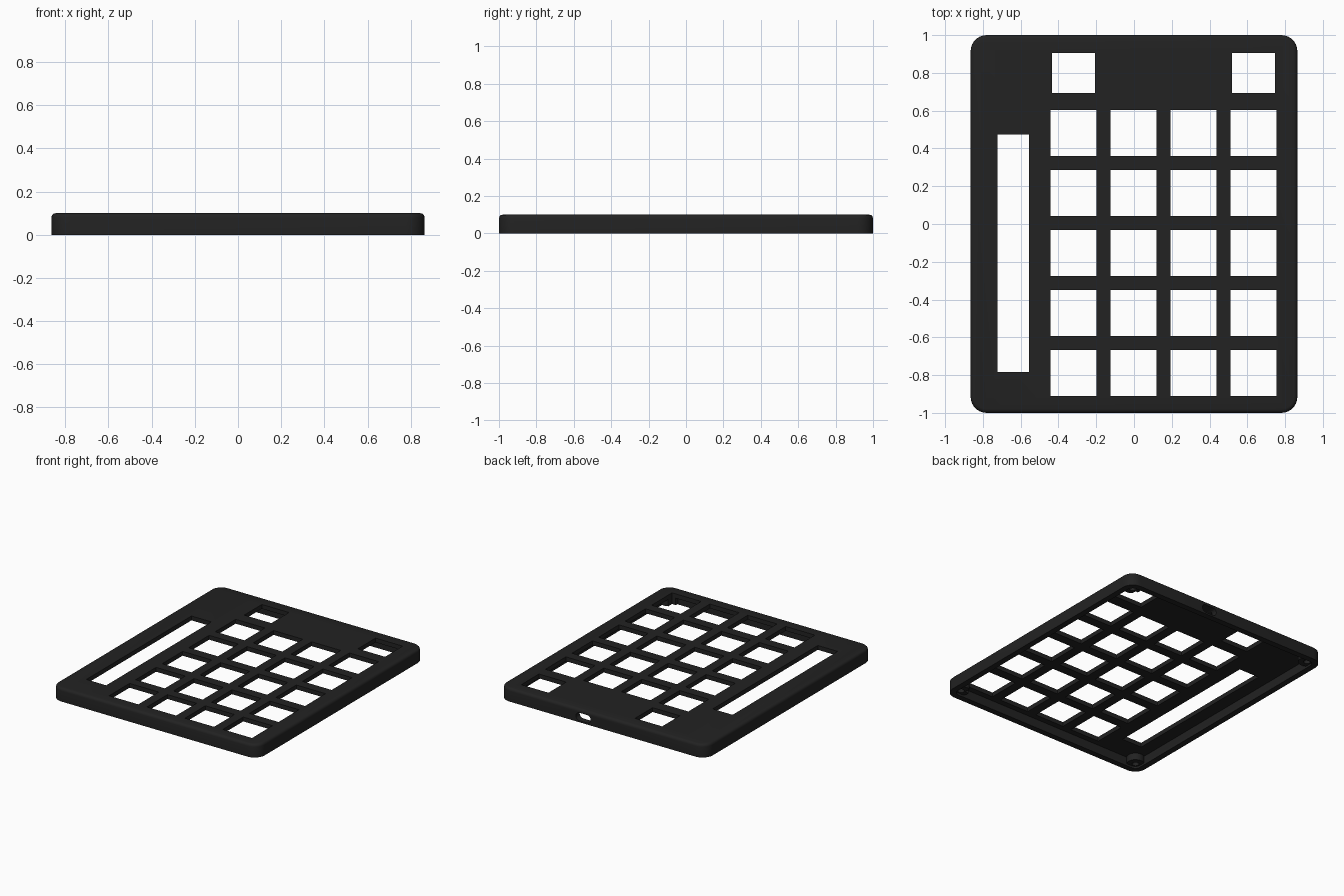
import bpy, bmesh, math

if "Cube" in bpy.data.objects:
    bpy.data.objects.remove(bpy.data.objects["Cube"])

W, L, H = 0.865, 1.0, 0.10       # half width, half length, height
WALL, PLATE, R = 0.045, 0.033, 0.085

mat = bpy.data.materials.new("matte black plastic")
mat.diffuse_color = (0.016, 0.016, 0.016, 1)
mat.use_nodes = True
mat.node_tree.nodes["Principled BSDF"].inputs["Base Color"].default_value = mat.diffuse_color


def make_object(name, bm):
    bmesh.ops.recalc_face_normals(bm, faces=bm.faces)
    me = bpy.data.meshes.new(name)
    bm.to_mesh(me)
    bm.free()
    me.materials.append(mat)
    ob = bpy.data.objects.new(name, me)
    bpy.context.collection.objects.link(ob)
    return ob


def ring(bm, hx, hy, r, z, n=8):
    """Rounded rectangle of vertices at height z."""
    out = []
    for q, (sx, sy) in enumerate([(1, 1), (-1, 1), (-1, -1), (1, -1)]):
        for i in range(n + 1):
            a = math.pi / 2 * (q + i / n)
            out.append(bm.verts.new((sx * (hx - r) + r * math.cos(a),
                                     sy * (hy - r) + r * math.sin(a), z)))
    return out


def add_box(bm, x, y, z, sx, sy, sz):
    vs = bmesh.ops.create_cube(bm, size=1)["verts"]
    for v in vs:
        v.co = (x + v.co.x * sx, y + v.co.y * sy, z + v.co.z * sz)


def add_cylinder(bm, x, y, z0, z1, r, n=24):
    vs = bmesh.ops.create_cone(bm, cap_ends=True, segments=n, radius1=r,
                               radius2=r, depth=z1 - z0)["verts"]
    bmesh.ops.translate(bm, verts=vs, vec=(x, y, (z0 + z1) / 2))


def boolean(target, tool, op):
    m = target.modifiers.new(op, 'BOOLEAN')
    m.object, m.operation, m.solver = tool, op, 'EXACT'
    bpy.context.view_layer.objects.active = target
    bpy.ops.object.modifier_apply(modifier=m.name)
    bpy.data.objects.remove(tool, do_unlink=True)


# Case shell: inner ceiling, inner wall, rim, outer wall, eased top edge, top
bm = bmesh.new()
ri = R - WALL
profile = [(WALL, ri, H - PLATE), (WALL, ri, 0), (0, R, 0)]
e = 0.02
for i in range(4):
    a = math.pi / 2 * i / 3
    d = e * (1 - math.cos(a))
    profile.append((d, R - d, H - e + e * math.sin(a)))
rings = [ring(bm, W - d, L - d, r, z) for d, r, z in profile]
for a, b in zip(rings, rings[1:]):
    for i in range(len(a)):
        j = (i + 1) % len(a)
        bm.faces.new((a[i], a[j], b[j], b[i]))
bm.faces.new(rings[0])
bm.faces.new(rings[-1])
case = make_object("keypad_case", bm)

# Corner screw posts under the plate
corners = [(sx * 0.785, sy * 0.92) for sx in (-1, 1) for sy in (-1, 1)]
bm = bmesh.new()
for x, y in corners:
    add_cylinder(bm, x, y, 0.015, H - 0.015, 0.062)
boolean(case, make_object("screw_posts", bm), 'UNION')

# Pilot holes in the posts
bm = bmesh.new()
for x, y in corners:
    add_cylinder(bm, x, y, -0.02, 0.06, 0.024, 16)
boolean(case, make_object("pilot_holes", bm), 'DIFFERENCE')

# Key openings, two top openings and the long slider slot
bm = bmesh.new()
columns = [-0.32 + 0.3175 * i for i in range(4)]
for x in columns:
    for j in range(5):
        add_box(bm, x, 0.4815 - 0.3175 * j, 0.05, 0.245, 0.245, 0.3)
for x in (columns[0], columns[3]):
    add_box(bm, x, 0.799, 0.05, 0.228, 0.212, 0.3)
add_box(bm, -0.6385, -0.155, 0.05, 0.167, 1.258, 0.3)
boolean(case, make_object("opening_cutters", bm), 'DIFFERENCE')

# Rounded cable port through the back wall
bm = bmesh.new()
loops = []
for y in (L - 0.09, L + 0.05):
    loop = []
    for i in range(20):
        a = math.pi * (i if i < 10 else i - 1) / 9 - math.pi / 2
        cx = 0.16 + (0.032 if i < 10 else -0.032)
        loop.append(bm.verts.new((cx + 0.03 * math.cos(a), y, 0.042 + 0.03 * math.sin(a))))
    loops.append(loop)
    bm.faces.new(loop)
for i in range(20):
    j = (i + 1) % 20
    bm.faces.new((loops[0][i], loops[0][j], loops[1][j], loops[1][i]))
boolean(case, make_object("port_cutter", bm), 'DIFFERENCE')

# Smooth rounded corners, crisp openings
bpy.ops.object.select_all(action='DESELECT')
case.select_set(True)
bpy.context.view_layer.objects.active = case
bpy.ops.object.shade_smooth_by_angle(angle=math.radians(35))
